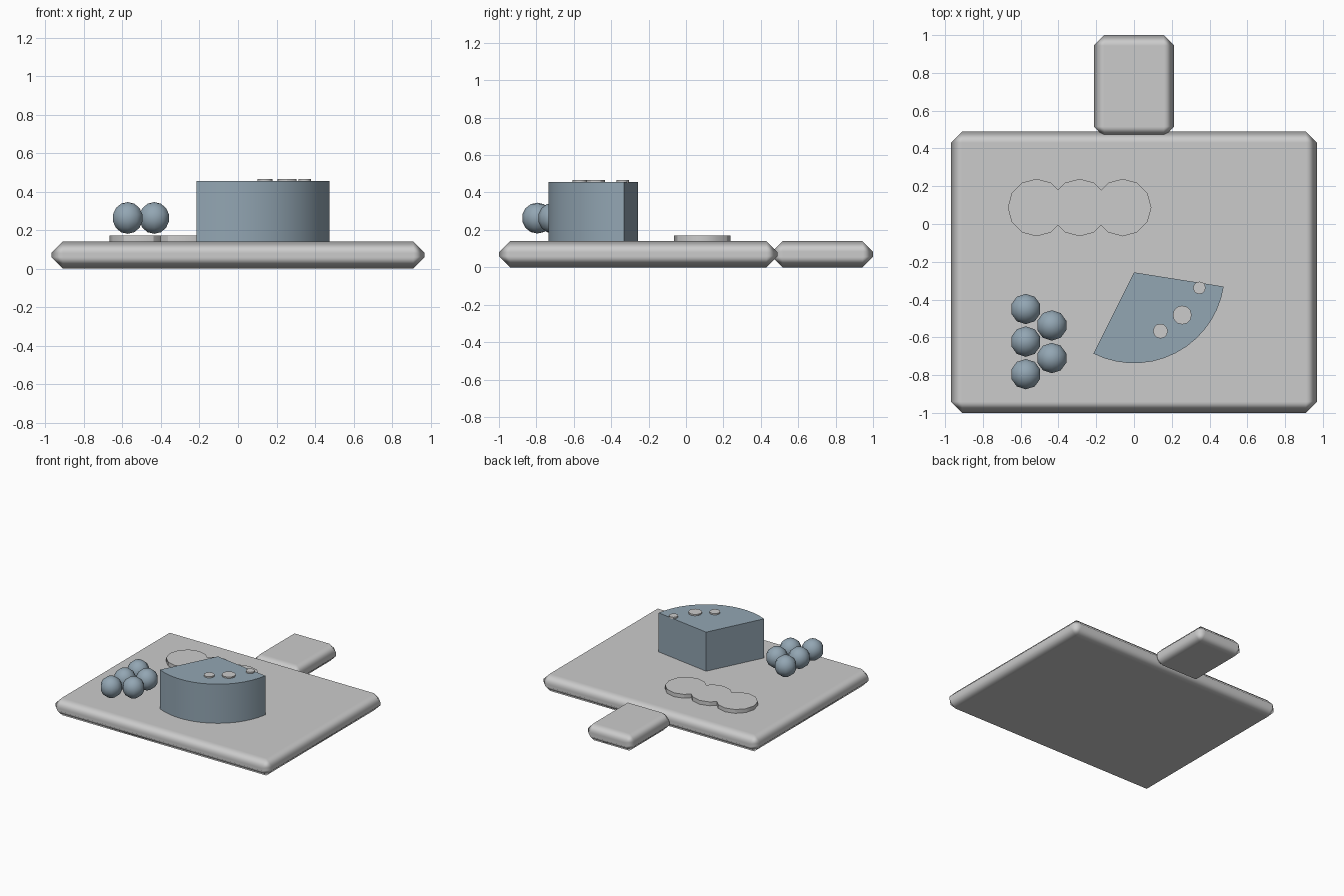
import bpy, bmesh
from math import sin, cos, radians

if "Cube" in bpy.data.objects:
    bpy.data.objects.remove(bpy.data.objects["Cube"])

TOP = 0.14  # board surface height

blue_grey = bpy.data.materials.new("blue_grey")
blue_grey.diffuse_color = (0.29, 0.38, 0.45, 1)
blue_grey.use_nodes = True
blue_grey.node_tree.nodes["Principled BSDF"].inputs["Base Color"].default_value = blue_grey.diffuse_color


def finish(name, angle=30, mat=None):
    ob = bpy.context.object
    ob.name = ob.data.name = name
    if mat:
        ob.data.materials.append(mat)
    bpy.ops.object.shade_smooth_by_angle(angle=radians(angle))
    return ob


def slab(name, x0, x1, y0, y1, z0, z1, bevel):
    bpy.ops.mesh.primitive_cube_add(size=1, location=((x0 + x1) / 2, (y0 + y1) / 2, (z0 + z1) / 2))
    ob = bpy.context.object
    ob.scale = (x1 - x0, y1 - y0, z1 - z0)
    bpy.ops.object.transform_apply(location=False, rotation=False, scale=True)
    ob.name = ob.data.name = name
    bpy.ops.object.shade_smooth()
    mod = ob.modifiers.new("chamfer", 'BEVEL')
    mod.width = bevel
    mod.segments = 1
    mod.harden_normals = True


def disc(name, x, y, r, z0, z1):
    bpy.ops.mesh.primitive_cylinder_add(vertices=12, radius=r, depth=z1 - z0,
                                        location=(x, y, (z0 + z1) / 2))
    finish(name)


# Board and its handle
slab("board", -0.97, 0.97, -1.0, 0.49, 0, TOP, 0.06)
slab("board_handle", -0.213, 0.213, 0.46, 1.0, 0, TOP, 0.056)

# Cheese wedge: pie-slice profile extruded upward
apex, radius, steps = (0.0, -0.256), 0.481, 14
bm = bmesh.new()
pts = [apex]
for i in range(steps + 1):
    a = radians(-116.5 + 107.5 * i / steps)
    pts.append((apex[0] + radius * cos(a), apex[1] + radius * sin(a)))
face = bm.faces.new([bm.verts.new((x, y, TOP)) for x, y in pts])
ext = bmesh.ops.extrude_face_region(bm, geom=[face])
bmesh.ops.translate(bm, vec=(0, 0, 0.315),
                    verts=[v for v in ext["geom"] if isinstance(v, bmesh.types.BMVert)])
bmesh.ops.recalc_face_normals(bm, faces=bm.faces)
me = bpy.data.meshes.new("cheese_wedge")
bm.to_mesh(me)
bm.free()
cheese = bpy.data.objects.new("cheese_wedge", me)
bpy.context.collection.objects.link(cheese)
bpy.ops.object.select_all(action='DESELECT')
cheese.select_set(True)
bpy.context.view_layer.objects.active = cheese
finish("cheese_wedge", mat=blue_grey)

# Cheese holes: thin discs on the wedge top
for i, (x, y, r) in enumerate([(0.14, -0.567, 0.039), (0.255, -0.482, 0.05), (0.346, -0.338, 0.033)]):
    disc(f"cheese_hole_{i + 1}", x, y, r, 0.45, 0.466)

# Row of overlapping crackers
for i in range(3):
    disc(f"cracker_{i + 1}", -0.516 + 0.228 * i, 0.087, 0.152, TOP, 0.171)

# Grapes in two staggered columns
grapes = [(-0.573, -0.45 - 0.1725 * i) for i in range(3)] + [(-0.435, -0.537 - 0.1725 * i) for i in range(2)]
for i, (x, y) in enumerate(grapes):
    bpy.ops.mesh.primitive_uv_sphere_add(segments=10, ring_count=7, radius=0.0825, location=(x, y, 0.263))
    finish(f"grape_{i + 1}", 60, blue_grey)
